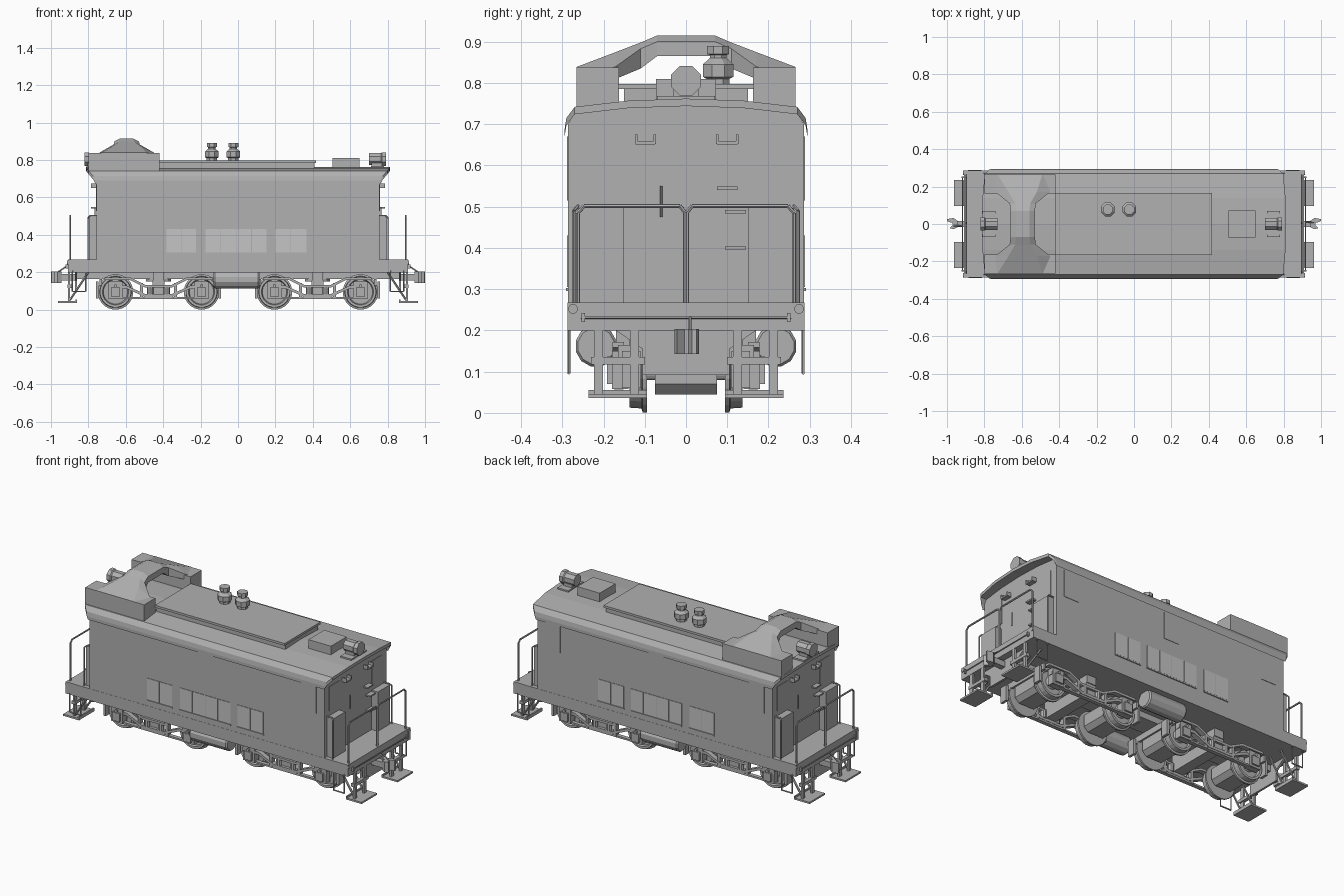
import bpy, bmesh, math
from mathutils import Vector

if "Cube" in bpy.data.objects:
    bpy.data.objects.remove(bpy.data.objects["Cube"])


def material(name, c):
    m = bpy.data.materials.new(name)
    m.diffuse_color = (c, c, c, 1)
    m.use_nodes = True
    m.node_tree.nodes["Principled BSDF"].inputs["Base Color"].default_value = m.diffuse_color
    return m


GREY = material("primer grey", 0.44)
LIGHT = material("light louvre grey", 0.56)


def loft(name, sections, mat=GREY):
    """Closed solid through rings of equal point count."""
    bm = bmesh.new()
    rings = [[bm.verts.new(p) for p in s] for s in sections]
    for a, b in zip(rings, rings[1:]):
        for i in range(len(a)):
            j = (i + 1) % len(a)
            bm.faces.new((a[i], a[j], b[j], b[i]))
    bm.faces.new(rings[0])
    bm.faces.new(rings[-1])
    bmesh.ops.recalc_face_normals(bm, faces=bm.faces)
    me = bpy.data.meshes.new(name)
    bm.to_mesh(me)
    bm.free()
    me.materials.append(mat)
    ob = bpy.data.objects.new(name, me)
    bpy.context.collection.objects.link(ob)
    return ob


def put(axis, a, u, v):
    return {'x': (a, u, v), 'y': (u, a, v), 'z': (u, v, a)}[axis]


def prism(name, pts, axis, a, b, mat=GREY):
    return loft(name, [[put(axis, t, u, v) for u, v in pts] for t in (a, b)], mat)


def box(name, x0, x1, y0, y1, z0, z1, mat=GREY):
    return prism(name, [(x0, y0), (x1, y0), (x1, y1), (x0, y1)], 'z', z0, z1, mat)


def lathe(name, axis, u, v, steps, n=12):
    """Round part: steps are (position along axis, radius)."""
    ang = [math.tau * (i + 0.5) / n for i in range(n)]
    return loft(name, [[put(axis, a, u + r * math.cos(t), v + r * math.sin(t)) for t in ang]
                       for a, r in steps])


def rod(name, pts, r=0.005):
    """Bent pipe built from straight hexagonal pieces."""
    for p, q in zip(pts, pts[1:]):
        p, q = Vector(p), Vector(q)
        d = (q - p).normalized()
        s = d.orthogonal().normalized()
        t = d.cross(s)
        ring = [s * r * math.cos(k * math.tau / 6) + t * r * math.sin(k * math.tau / 6) for k in range(6)]
        loft(name, [[p + o for o in ring], [q + o for o in ring]])


def ribbon(name, pts, h, y0, y1):
    """Flat bar following a path in x and z."""
    prism(name, [(x, z + h / 2) for x, z in pts] + [(x, z - h / 2) for x, z in pts[::-1]], 'y', y0, y1)


# Frame and body
box("frame_deck", -.91, .91, -.287, .287, .20, .268)
half = [(.286, .268), (.286, .70), (.268, .73), (.15, .745)]
prism("body_shell", half + [(0, .75)] + [(-y, z) for y, z in half[::-1]], 'x', -.757, .757)
box("centre_sill", -.87, .87, -.06, .06, .165, .20)

# Curved roof with overhanging ends
eave = [(.294, .69, .762), (.29, .715, .775), (.27, .742, .798), (.14, .757, .81)]
prof = [(-y, z, x) for y, z, x in eave] + [(0, .762, .813)] + eave[::-1]
loft("roof", [[(-x, y, z), (x, y, z), (x, y, z - .018), (-x, y, z - .018)] for y, z, x in prof])

# Roof hatch and box
box("hatch_base", -.42, .41, -.15, .15, .75, .785)
box("hatch_lid", -.42, .416, -.165, .165, .785, .798)
box("roof_box", .505, .65, -.073, .073, .75, .81)

# Exhaust stacks
for x in (-.14, -.025):
    lathe("exhaust_stack", 'z', x, .078,
          [(.78, .03), (.81, .03), (.815, .04), (.845, .04), (.86, .022), (.868, .022), (.87, .029), (.89, .029)], 8)

# Radiators and the duct joining them over the roof
for s in (-1, 1):
    box("radiator_box", -.80, -.42, s * .162, s * .265, .735, .838)


def duct_ring(y, x0, x1, z0, z1, c):
    return [(x0 + c, y, z1), (x1 - c, y, z1), (x1, y, z1 - c / 2), (x1, y, z0), (x0, y, z0), (x0, y, z1 - c / 2)]


side = [(.265, -.79, -.43, .80, .839, .06), (.17, -.74, -.45, .81, .875, .07),
        (.11, -.665, -.525, .835, .898, .03), (.07, -.66, -.53, .865, .915, .03)]
loft("radiator_duct", [duct_ring(-s[0], *s[1:]) for s in side] + [duct_ring(*s) for s in side[::-1]])

# Headlights
for s, x in ((1, .745), (-1, -.775)):
    lathe("headlight", 'x', 0, .805, [(x - s * .045, .034), (x + s * .02, .034), (x + s * .025, .039), (x + s * .047, .039)], 8)
    box("headlight_bracket", x - .03, x + .025, -.03, .03, .745, .785)
    box("headlight_shelf", x - .035, x + .035, -.07, .07, .755, .768)

# Side windows and louvres
for s in (-1, 1):
    for x in ((-.008, .657) if s < 0 else (-.657, -.008, .657)):
        box("side_window", x - .048, x + .048, s * .284, s * .2885, .515, .67)
    for x0, x1, n in ((-.385, -.222, 2), (-.175, .155, 4), (.197, .367, 2)):
        w = (x1 - x0) / n
        for i in range(n):
            box("louvre_panel", x0 + i * w + .002, x0 + (i + 1) * w - .002, s * .284, s * .289, .305, .43, LIGHT)
        box("louvre_sill", x0, x1, s * .284, s * .291, .296, .303)

# Both ends
for e in (-1, 1):
    for s in (-1, 1):
        box("end_window", e * .755, e * .760, s * .147, s * .243, .527, .668)
        box("end_locker", e * .757, e * .797, s * .15, s * .262, .268, .497)
        # Platform railing hoops
        X = e * .897
        rod("end_railing", [(X, s * .262, .268), (X, s * .262, .485), (X, s * .247, .502),
                            (X, s * .015, .502), (X, s * .003, .487), (X, s * .003, .268)])
        rod("locker_handrail", [(e * .802, s * .272, .268), (e * .802, s * .272, .49), (e * .79, s * .262, .502),
                                (e * .757, s * .262, .502)], .004)
        # Step boards and hangers
        box("step_board", e * .865, e * .962, s * .095, s * .236, .036, .046)
        box("step_riser", e * .86, e * .868, s * .095, s * .236, .036, .055)
        for y in (.125, .212):
            box("step_hanger", e * .897, e * .909, s * (y - .011), s * (y + .011), .04, .20)
            rod("step_brace", [(e * .80, s * y, .20), (e * .90, s * y, .05)], .006)
        box("step_crossbar", e * .89, e * .911, s * .10, s * .23, .117, .135)
        rod("side_stirrup", [(e * .815, s * .284, .21), (e * .815, s * .284, .097),
                             (e * .885, s * .284, .097), (e * .885, s * .284, .21)], .004)
        lathe("marker_light", 'x', s * .274, .252, [(e * .905, .012), (e * .914, .012)])
        box("cut_lever_bracket", e * .905, e * .922, s * .245, s * .253, .22, .242)
    # Grab irons and rungs
    for y0, y1, z in ((-.122, -.075, .655), (.075, .125, .655), (.075, .125, .545), (.095, .145, .488), (.095, .145, .40)):
        box("end_rung", e * .757, e * .785, e * y0, e * y1, z - .004, z + .004)
    for y in (.076, .124, -.076, -.121):
        box("rung_lug", e * .757, e * .785, e * y - .003, e * y + .003, .652, .675)
    rod("door_handle", [(e * .764, -e * .06, .475), (e * .764, -e * .06, .55)], .003)
    # Pilot plate, coupler and cut lever
    prism("pilot_plate", [(-.17, .20), (.17, .20), (.105, .155), (.105, .092), (-.105, .092), (-.105, .155)],
          'x', e * .86, e * .872)
    rod("cut_lever", [(e * .917, -.255, .231), (e * .917, .255, .231)], .003)
    rod("cut_lever_link", [(e * .917, e * .01, .231), (e * .965, e * .01, .20)], .004)
    box("coupler_shank", e * .86, e * .955, -.016, .016, .157, .19)
    prism("coupler_head", [(e * .945, -.018), (e * .965, -.028), (e * .985, -.022), (e * .968, -.004), (e * .972, .006),
                           (e * .998, .014), (e * 1.0, .026), (e * .965, .032), (e * .945, .018)], 'z', .143, .203)

# Trucks
for cx in (-.425, .425):
    box("truck_bolster", cx - .032, cx + .032, -.165, .165, .085, .155)
    lathe("truck_pivot", 'z', cx, 0, [(.15, .07), (.20, .07)])
    for s in (-1, 1):
        box("body_bearing", cx - .03, cx + .03, s * .11, s * .17, .155, .20)
        P = lambda pts: [(cx + x, z) for x, z in pts]
        ribbon("upper_arch_bar", P([(-.29, .165), (-.15, .165), (-.07, .125), (.07, .125), (.15, .165), (.29, .165)]), .014, s * .15, s * .178)
        ribbon("lower_arch_bar", P([(-.27, .12), (-.17, .12), (-.07, .075), (.07, .075), (.17, .12), (.27, .12)]), .016, s * .15, s * .178)
        ribbon("tie_bar", P([(-.26, .062), (-.16, .062), (.16, .062), (.26, .062)]), .01, s * .152, s * .175)
        for dx in (-.045, .045):
            lathe("truck_spring", 'z', cx + dx, s * .162, [(.08, .018), (.122, .018)], 10)
            box("frame_column", cx + dx * 2.0 - .008, cx + dx * 2.0 + .008, s * .15, s * .176, .06, .142)
    for dx in (-.23, .23):
        x = cx + dx
        lathe("axle", 'y', x, .095, [(-.15, .016), (.15, .016)])
        # Traction motor
        prism("traction_motor", [(x - .075, .07), (x - .05, .045), (x + .05, .045), (x + .075, .07),
                                 (x + .075, .135), (x + .05, .155), (x - .05, .155), (x - .075, .135)], 'y', -.075, .075)
        for s in (-1, 1):
            lathe("wheel", 'y', x, .095, [(s * .095, .095), (s * .105, .095), (s * .108, .085), (s * .137, .083),
                                          (s * .137, .07), (s * .122, .065), (s * .122, .035), (s * .137, .03)], 24)
            box("axle_box", x - .037, x + .037, s * .14, s * .18, .058, .15)
            box("axle_box_lid", x - .024, x + .024, s * .18, s * .191, .07, .118)
            lathe("axle_box_hinge", 'y', x, .128, [(s * .18, .009), (s * .192, .009)], 8)
            out = 1 if dx > 0 else -1
            box("brake_shoe", x + out * .09, x + out * .105, s * .11, s * .155, .06, .15)
    box("truck_end_beam", cx - .315, cx - .302, -.165, .165, .13, .165)
    box("truck_end_beam", cx + .302, cx + .315, -.165, .165, .13, .165)

# Air tanks
for s in (-1, 1):
    lathe("air_tank", 'x', s * .218, .162, [(-.13, .045), (-.122, .051), (.107, .051), (.115, .045)], 12)
    for x in (-.09, .075):
        box("tank_strap", x - .008, x + .008, s * .20, s * .236, .195, .215)
